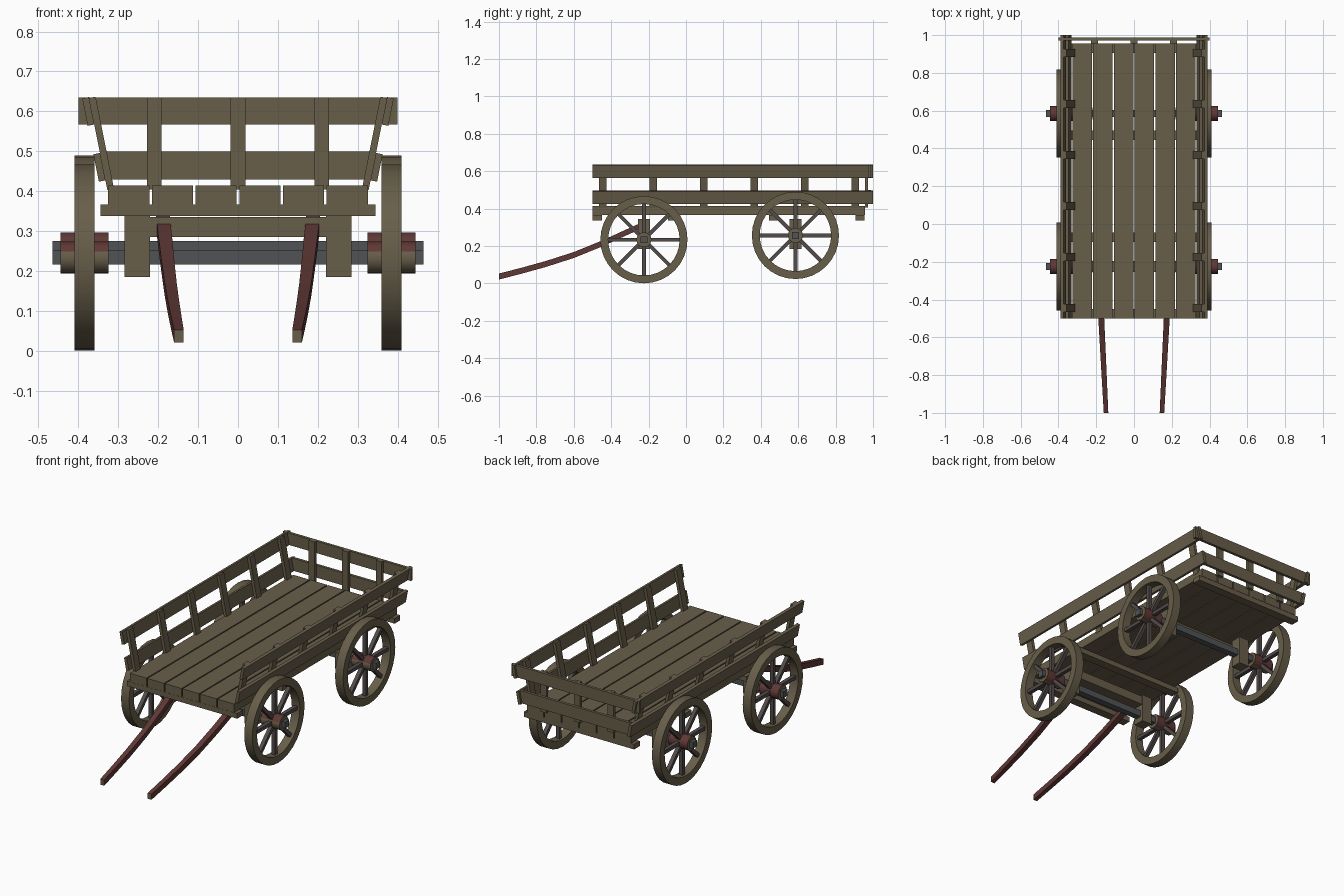
import bpy, bmesh, math
from mathutils import Vector, Matrix

if "Cube" in bpy.data.objects:
    bpy.data.objects.remove(bpy.data.objects["Cube"])


def material(name, rgb):
    m = bpy.data.materials.new(name)
    m.diffuse_color = (*rgb, 1)
    m.use_nodes = True
    m.node_tree.nodes["Principled BSDF"].inputs["Base Color"].default_value = m.diffuse_color
    return m


WOOD = material("weathered wood", (0.138, 0.112, 0.068))
RED = material("faded red", (0.115, 0.040, 0.037))
IRON = material("iron grey", (0.080, 0.084, 0.090))
SPOKE = material("spoke grey brown", (0.085, 0.070, 0.068))


def make(name, bm, *mats):
    bmesh.ops.recalc_face_normals(bm, faces=bm.faces)
    me = bpy.data.meshes.new(name)
    bm.to_mesh(me)
    bm.free()
    for m in mats:
        me.materials.append(m)
    ob = bpy.data.objects.new(name, me)
    bpy.context.collection.objects.link(ob)
    return ob


def add_box(bm, center, size, rot=Matrix()):
    mat = Matrix.Translation(center) @ rot @ Matrix.Diagonal((*size, 1))
    bmesh.ops.create_cube(bm, size=1, matrix=mat)


def box(name, center, size, mat=WOOD, rot=Matrix()):
    bm = bmesh.new()
    add_box(bm, center, size, rot)
    return make(name, bm, mat)


def smooth(ob):
    bpy.ops.object.select_all(action='DESELECT')
    ob.select_set(True)
    bpy.context.view_layer.objects.active = ob
    bpy.ops.object.shade_smooth_by_angle(angle=math.radians(30))


# Floor planks
for i in range(6):
    box("floor_plank", ((i - 2.5) * 0.1095, 0.228, 0.391), (0.103, 1.456, 0.048))

# Cross beams under the floor
for y in (-0.475, -0.07, 0.47, 0.93):
    box("floor_cross_beam", (0, y, 0.352), (0.69, 0.05, 0.029))

# Leaning sides: stakes inside, two boards outside
TILT = 0.2


def side_x(z):
    return 0.321 + TILT * (z - 0.415)


for s in (-1, 1):
    lean = Matrix.Rotation(s * math.atan(TILT), 4, 'Y')
    for i in range(6):
        z = 0.52
        box("side_stake", (s * side_x(z), -0.445 + 0.27 * i, z), (0.017, 0.042, 0.235), WOOD, lean)
    for name, z, h in (("lower_side_board", 0.46, 0.07), ("upper_side_board", 0.6, 0.07)):
        box(name, (s * (side_x(z) + 0.017), 0.25, z), (0.017, 1.5, h), WOOD, lean)

# Tailgate
box("tailgate_upper_board", (0, 0.98, 0.601), (0.8, 0.016, 0.067))
box("tailgate_lower_board", (0, 0.98, 0.464), (0.69, 0.016, 0.07))
for x in (-0.21, 0, 0.21):
    box("tailgate_stake", (x, 0.964, 0.52), (0.037, 0.016, 0.23))

# Axles, axle blocks and the bolster over the front axle
AXLES = ((-0.225, 0.234), (0.585, 0.257))
for y, z in AXLES:
    box("axle", (0, y, z), (0.93, 0.036, 0.036), IRON)
    for s in (-1, 1):
        box("axle_block", (s * 0.252, y, 0.265), (0.064, 0.065, 0.16))
box("front_bolster", (0, -0.225, 0.311), (0.44, 0.06, 0.05))


def wheel(x, y, z):
    R, r, w = 0.233, 0.191, 0.05
    n = 32
    # Rim: square section swept around the axle
    bm = bmesh.new()
    rings = []
    for i in range(n):
        a = 2 * math.pi * i / n
        rings.append([bm.verts.new((x + dx, y + q * math.sin(a), z + q * math.cos(a)))
                      for q, dx in ((R, -w / 2), (R, w / 2), (r, w / 2), (r, -w / 2))])
    for i in range(n):
        p, q = rings[i], rings[(i + 1) % n]
        for j in range(4):
            k = (j + 1) % 4
            bm.faces.new((p[j], p[k], q[k], q[j]))
    smooth(make("wheel_rim", bm, WOOD))
    # Eight spokes
    bm = bmesh.new()
    for i in range(8):
        rot = Matrix.Rotation(math.pi / 4 * i, 4, 'X')
        add_box(bm, Vector((x, y, z)) + rot @ Vector((0, 0, 0.115)), (0.022, 0.02, 0.164), rot)
    make("wheel_spokes", bm, SPOKE)
    # Hub: red on top and behind, bare wood elsewhere
    bm = bmesh.new()
    mat = Matrix.Translation((x, y, z)) @ Matrix.Rotation(math.pi / 2, 4, 'Y')
    bmesh.ops.create_cone(bm, cap_ends=True, segments=16, radius1=0.04, radius2=0.04,
                          depth=0.12, matrix=mat)
    bm.normal_update()
    for f in bm.faces:
        f.material_index = int(f.normal.z > 0.5 or f.normal.y > 0.3)
    smooth(make("wheel_hub", bm, WOOD, RED))


for y, z in AXLES:
    for s in (-1, 1):
        wheel(s * 0.385, y, z)

# Curved pulling shafts: y, z, half width
PATH = ((-0.21, 0.322, 0.017), (-0.33, 0.268, 0.017), (-0.45, 0.213, 0.016), (-0.6, 0.152, 0.015),
        (-0.75, 0.104, 0.014), (-0.88, 0.068, 0.013), (-1.0, 0.037, 0.012))
for s in (-1, 1):
    bm = bmesh.new()
    rings = []
    for y, z, h in PATH:
        x = s * (0.148 + 0.04 * (1 + y) / 0.79)
        rings.append([bm.verts.new((x + a * h, y, z + b * 0.016))
                      for a, b in ((-1, -1), (1, -1), (1, 1), (-1, 1))])
    for p, q in zip(rings, rings[1:]):
        for j in range(4):
            k = (j + 1) % 4
            bm.faces.new((p[j], p[k], q[k], q[j]))
    bm.faces.new(rings[0])
    bm.faces.new(rings[-1]).material_index = 1
    make("pulling_shaft", bm, RED, WOOD)
